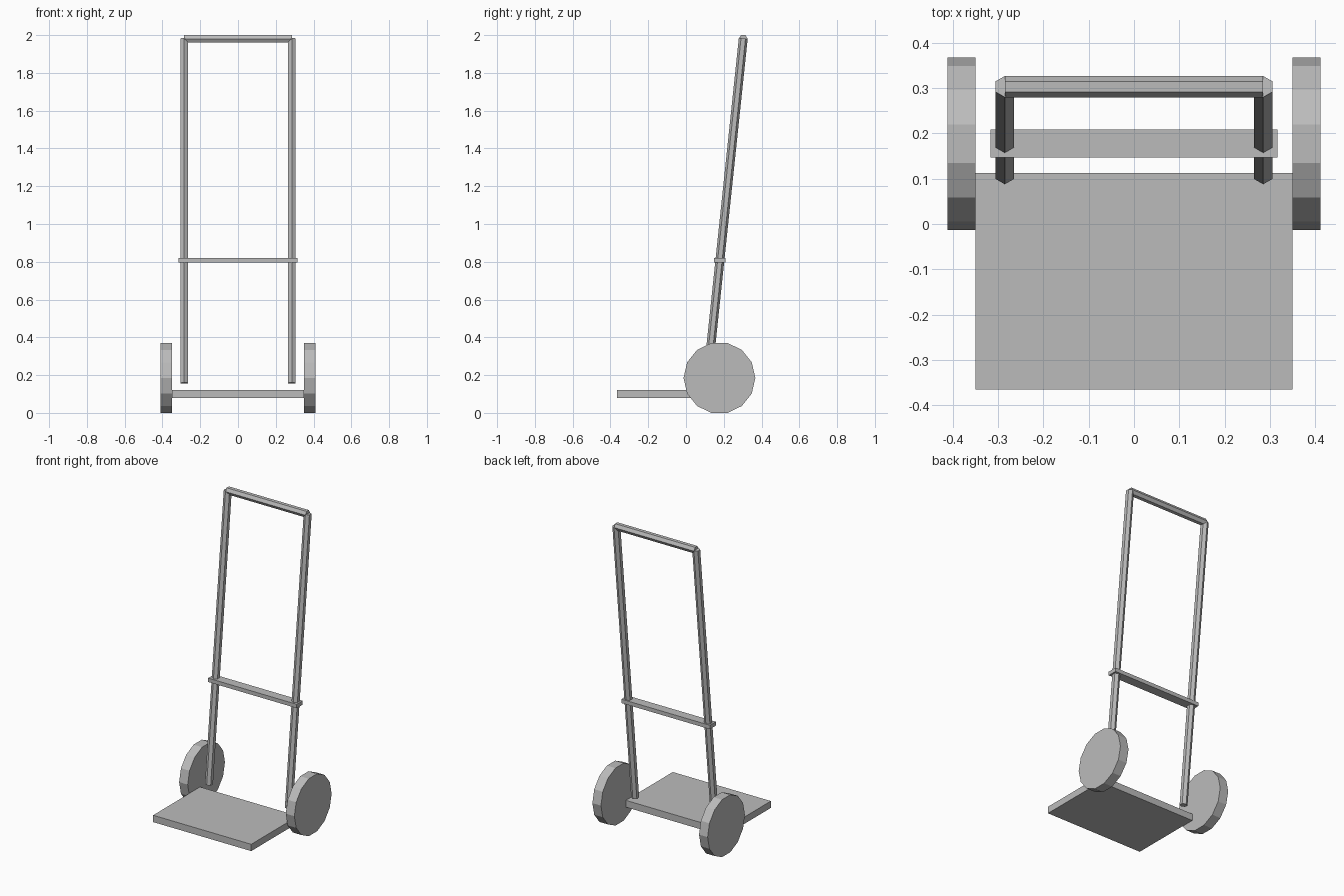
import bpy
from math import pi
from mathutils import Vector, Matrix

cube = bpy.data.objects.get("Cube")
if cube:
    bpy.data.objects.remove(cube, do_unlink=True)

grey = bpy.data.materials.new("plain_grey")
grey.use_nodes = True
colour = (0.5, 0.5, 0.5, 1)
grey.diffuse_color = colour
grey.node_tree.nodes["Principled BSDF"].inputs["Base Color"].default_value = colour


def finish(name):
    obj = bpy.context.object
    obj.name = name
    obj.data.materials.append(grey)
    return obj


def box(name, low, high):
    low, high = Vector(low), Vector(high)
    bpy.ops.mesh.primitive_cube_add(size=1, location=(low + high) / 2)
    obj = finish(name)
    obj.data.transform(Matrix.Diagonal((*(high - low), 1)))


def rod(name, start, end, radius, sides, twist=0):
    """Faceted cylinder running between two points."""
    start, end = Vector(start), Vector(end)
    axis = end - start
    bpy.ops.mesh.primitive_cylinder_add(vertices=sides, radius=radius, depth=axis.length)
    obj = finish(name)
    turn = Matrix.Rotation(pi / 2, 4, "Y") if abs(axis.x) > 0.01 else \
        Vector((0, 0, 1)).rotation_difference(axis).to_matrix().to_4x4()
    obj.data.transform(turn @ Matrix.Rotation(twist, 4, "Z"))
    obj.location = (start + end) / 2


# Load plate and cross brace
box("load_plate", (-0.35, -0.365, 0.078), (0.35, 0.113, 0.122))
box("cross_brace", (-0.316, 0.147, 0.795), (0.316, 0.208, 0.82))

# Leaning uprights and wheels on both sides
for side, s in (("left", 1), ("right", -1)):
    rod(side + "_upright", (s * 0.285, 0.111, 0.158), (s * 0.285, 0.303, 1.982), 0.0235, 6)
    rod(side + "_wheel", (s * 0.35, 0.177, 0.185), (s * 0.411, 0.177, 0.185), 0.19, 14)

# Handle joining the uprights at the top
rod("top_handle", (-0.285, 0.303, 1.98), (0.285, 0.303, 1.98), 0.0235, 6)
